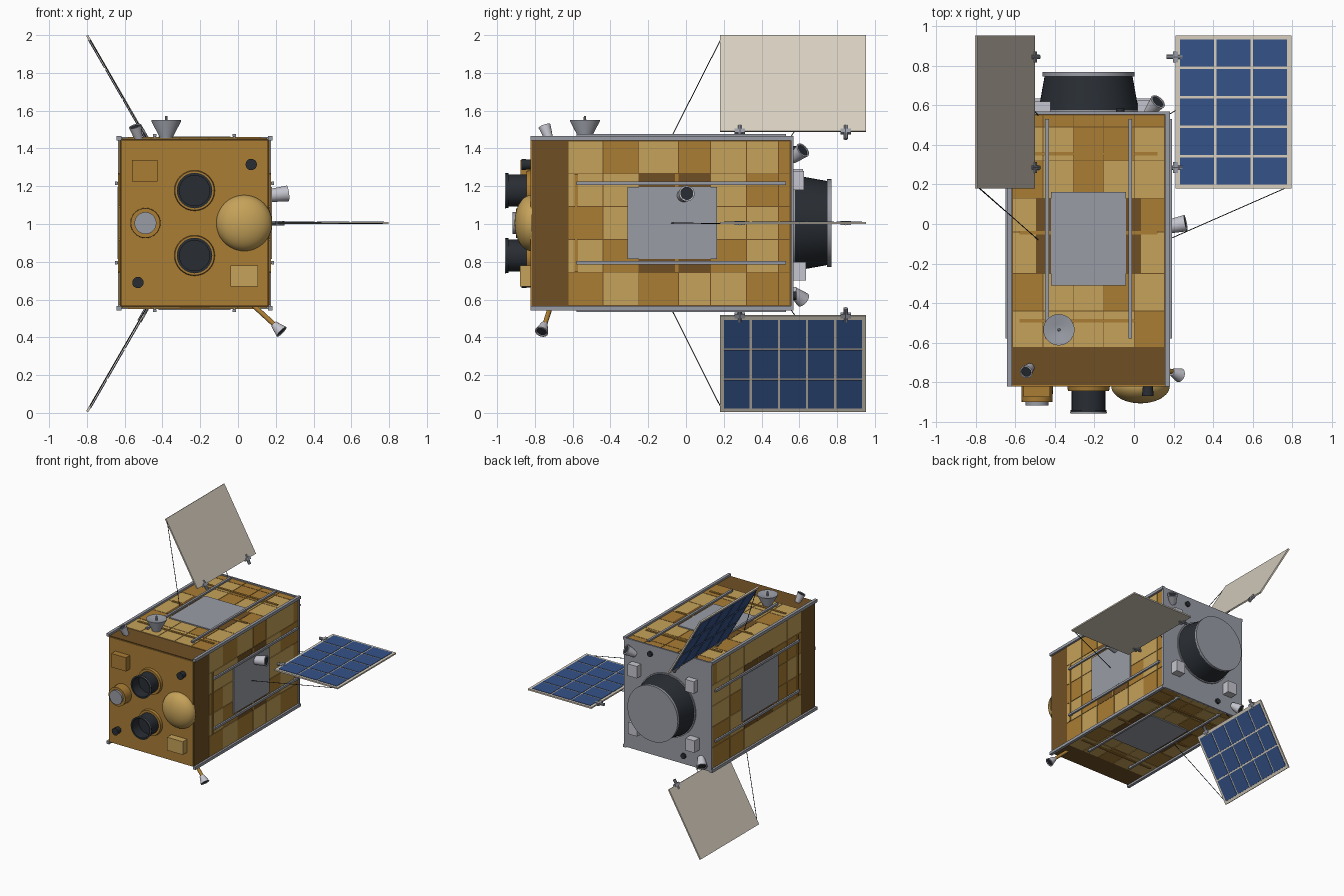
import bpy, bmesh, random
from math import radians, pi
from mathutils import Vector, Matrix

cube = bpy.data.objects.get("Cube")
if cube:
    bpy.data.objects.remove(cube, do_unlink=True)
random.seed(4)


def material(name, rgb):
    m = bpy.data.materials.new(name)
    m.use_nodes = True
    m.diffuse_color = (*rgb, 1)
    m.node_tree.nodes["Principled BSDF"].inputs["Base Color"].default_value = (*rgb, 1)
    return m


GOLD = material("gold foil", (.40, .205, .035))
LIGHT = material("pale gold foil", (.56, .36, .10))
DARK = material("brown foil", (.16, .078, .018))
GREY = material("grey metal", (.32, .335, .38))
WHITE = material("pale metal", (.56, .56, .62))
BLACK = material("dark metal", (.022, .027, .034))
BLUE = material("solar blue", (.035, .085, .25))
BEIGE = material("panel beige", (.68, .62, .52))

CX, CZ, HX, HZ = -.23, 1.005, .395, .445     # body centre and half sizes
FRONT, BACK = -.815, .555


def finish(bm, name, mats, smooth=False):
    mesh = bpy.data.meshes.new(name)
    bm.to_mesh(mesh)
    bm.free()
    ob = bpy.data.objects.new(name, mesh)
    bpy.context.collection.objects.link(ob)
    for m in mats:
        mesh.materials.append(m)
    if smooth:
        bpy.ops.object.select_all(action='DESELECT')
        ob.select_set(True)
        bpy.context.view_layer.objects.active = ob
        bpy.ops.object.shade_smooth_by_angle(angle=radians(35))
    return ob


def add_box(bm, lo, hi, frame=Matrix(), index=0):
    lo, hi = Vector(lo), Vector(hi)
    m = frame @ Matrix.Translation((lo + hi) / 2) @ Matrix.Diagonal((*(hi - lo), 1))
    verts = bmesh.ops.create_cube(bm, size=1, matrix=m)["verts"]
    for f in {f for v in verts for f in v.link_faces}:
        f.material_index = index


def box(name, lo, hi, mat, frame=Matrix()):
    bm = bmesh.new()
    add_box(bm, lo, hi, frame)
    return finish(bm, name, [mat])


def tube(name, p0, p1, r0, r1, mat, segs=32):
    """Cylinder or cone between two points."""
    p0, p1 = Vector(p0), Vector(p1)
    d = p1 - p0
    m = Matrix.Translation((p0 + p1) / 2) @ d.to_track_quat('Z', 'Y').to_matrix().to_4x4()
    bm = bmesh.new()
    bmesh.ops.create_cone(bm, cap_ends=True, segments=segs, radius1=r0, radius2=r1,
                          depth=d.length, matrix=m)
    return finish(bm, name, [mat], True)


def lathe(name, profile, origin, direction, mat, segs=32):
    """Spin a (radius, distance) profile around a direction."""
    m = Matrix.Translation(origin) @ Vector(direction).to_track_quat('Z', 'Y').to_matrix().to_4x4()
    bm = bmesh.new()
    vs = [bm.verts.new((r, 0, h)) for r, h in profile]
    es = [bm.edges.new(p) for p in zip(vs, vs[1:])]
    bmesh.ops.spin(bm, geom=vs + es, cent=(0, 0, 0), axis=(0, 0, 1), angle=2 * pi, steps=segs)
    bmesh.ops.remove_doubles(bm, verts=bm.verts, dist=.0005)
    bmesh.ops.recalc_face_normals(bm, faces=bm.faces)
    bm.transform(m)
    return finish(bm, name, [mat], True)


# Body, front cover and rear plate
box("body", (CX - HX, FRONT, CZ - HZ), (CX + HX, BACK, CZ + HZ), DARK)
box("front_cover", (CX - HX + .006, FRONT - .008, CZ - HZ + .006),
    (CX + HX - .006, FRONT, CZ + HZ - .006), GOLD)
box("rear_plate", (CX - HX - .01, BACK, CZ - HZ - .01), (CX + HX + .01, .57, CZ + HZ + .01), GREY)
for sx in (-1, 1):
    for sz in (-1, 1):
        x, z = CX + sx * (HX + .005), CZ + sz * (HZ + .005)
        box("corner_rail", (x - .012, FRONT - .008, z - .012), (x + .012, .57, z + .012), GREY)

# Foil quilt, rails, straps and radiator on each long side
COLUMNS = [-.625, -.44, -.25, -.04, .13, .32, .49, .55]
QUILTS = {
    "right": ["LMLMLLM", "LLMLLMM", "MLLMLLM", "LMLLMLM", "MLMLLMM"],
    "top": ["LMLLMLM", "LLLMLLM", "LLMLMMM", "LMLLLMM", "MLLMLLM"],
    "left": None, "bottom": None}
SIDES = {"right": (Vector((1, 0, 0)), HX, HZ), "top": (Vector((0, 0, 1)), HZ, HX),
         "left": (Vector((-1, 0, 0)), HX, HZ), "bottom": (Vector((0, 0, -1)), HZ, HX)}
for side, (n, out, half) in SIDES.items():
    # local frame: x across the side, y along the body, z outward
    u = Vector((0, 0, -1)) if n.x else Vector((1, 0, 0))
    frame = Matrix((u, (0, 1, 0), n)).transposed().to_4x4()
    frame.translation = Vector((CX, 0, CZ)) + n * out
    rows = QUILTS[side] or ["".join(random.choices("LLLMM", k=7)) for _ in range(5)]
    bm = bmesh.new()
    step = (2 * half - .02) / 5
    for r, row in enumerate(rows):
        a = -half + .01 + r * step
        for c, letter in enumerate(row):
            if r in (0, 4) and c == 6:
                letter = "M"
            add_box(bm, (a + .002, COLUMNS[c] + .002, -.005),
                    (a + step - .002, COLUMNS[c + 1] - .002, .005), frame, "LM".index(letter))
    finish(bm, side + "_foil_quilt", [LIGHT, GOLD])
    box(side + "_under_foil", (-.265, -.25, 0), (.265, .13, .007), DARK, frame)
    box(side + "_radiator", (-.19, -.31, 0), (.19, .163, .014), GREY, frame)
    for y in ((-.58, -.05) if n.x else (-.49, -.045, .355)):
        w = .26 if n.x else .35
        box(side + "_strap", (-w, y - .009, 0), (w, y + .009, .011), GOLD, frame)
    for s in (-1, 1):
        x = s * .21
        box(side + "_rail", (x - .009, -.58, .012), (x + .009, .53, .026), GREY, frame)
        for y in (-.56, -.05, .5):
            box(side + "_rail_foot", (x - .007, y - .01, 0), (x + .007, y + .01, .014), GREY, frame)

# Solar wings: flat frame, blue cells on one side, hinges and stay wires
for name, hx, hz, ang, body in (("right", .21, 1.005, 0, (.17, 1.005)),
                                ("top", -.505, 1.49, 120, (-.485, 1.455)),
                                ("bottom", -.505, .515, 240, (-.485, .555))):
    frame = Matrix.Translation((hx, 0, hz)) @ Matrix.Rotation(-radians(ang), 4, 'Y')
    bm = bmesh.new()
    add_box(bm, (0, .18, -.006), (.587, .953, .006), frame)
    cw, ch = (.565 - .012) / 3, .745 / 5
    for i in range(3):
        for j in range(5):
            x, y = .017 + i * cw, .194 + j * ch
            add_box(bm, (x + .006, y + .006, .005), (x + cw - .006, y + ch - .006, .009), frame, 1)
    finish(bm, name + "_solar_wing", [BEIGE, BLUE])
    for y in (.285, .845):
        box(name + "_hinge", (-.012, y - .028, -.011), (.012, y + .028, .011), GREY, frame)
        tube(name + "_hinge_pin", frame @ Vector((-.045, y, 0)), frame @ Vector((.035, y, 0)),
             .012, .012, GREY, 10)
    tube(name + "_stay_wire", (body[0], -.08, body[1]), frame @ Vector((.575, .19, -.002)),
         .0025, .0025, BLACK, 6)
    tube(name + "_rear_wire", (body[0], .55, body[1]), frame @ Vector((.38, .8, 0)),
         .0025, .0025, BLACK, 6)

# Front instruments
F = FRONT - .005
for z in (CZ + .172, CZ - .172):
    tube("camera_collar", (CX, F, z), (CX, F - .025, z), .108, .104, GOLD)
    lathe("camera_barrel", [(0, .02), (.085, .02), (.085, .12), (.092, .12), (.092, .138),
                            (.08, .138), (.08, .05), (0, .05)], (CX, F, z), (0, -1, 0), BLACK)
    lathe("camera_rim", [(.085, .132), (.094, .132), (.094, .137), (.085, .137), (.085, .132)],
          (CX, F, z), (0, -1, 0), GREY)
tube("sensor_housing", (-.49, F, CZ), (-.49, -.90, CZ), .08, .078, GOLD)
tube("sensor_cap", (-.49, -.89, CZ), (-.49, -.918, CZ), .058, .058, GREY)
bm = bmesh.new()
bmesh.ops.create_uvsphere(bm, u_segments=40, v_segments=24, radius=.148,
                          matrix=Matrix.Translation((.033, F, CZ)) @ Matrix.Diagonal((1, .59, 1, 1)))
bmesh.ops.bisect_plane(bm, geom=bm.verts[:] + bm.edges[:] + bm.faces[:],
                       plane_co=(0, F + .004, 0), plane_no=(0, 1, 0), clear_outer=True)
finish(bm, "front_dome", [LIGHT], True)
box("upper_front_box", (-.56, -.875, 1.225), (-.425, F, 1.34), GOLD)
box("lower_front_box", (-.04, -.88, .67), (.105, F, .78), LIGHT)
for x, z in ((.07, 1.315), (-.53, .69)):
    tube("small_sensor", (x, F, z), (x, -.87, z), .025, .03, BLACK, 20)

# Rear adapter ring, boxes and ports
tube("adapter_cone", (CX, .565, CZ), (CX, .75, CZ), .255, .222, BLACK, 48)
tube("adapter_base", (CX, .565, CZ), (CX, .58, CZ), .262, .262, GREY, 48)
tube("adapter_flange", (CX, .747, CZ), (CX, .77, CZ), .233, .233, GREY, 48)
for x, z, d in ((.06, 1.23, .625), (-.465, 1.24, .62), (-.48, .755, .635), (.05, .75, .635)):
    box("rear_box", (x - .042, .565, z - .05), (x + .042, d, z + .05), WHITE)
for x, z in ((-.07, 1.39), (-.38, .62)):
    tube("rear_port", (x, .565, z), (x, .585, z), .022, .022, BLACK, 20)


# Thrusters and sensors: open pale nozzles with dark throats
def nozzle(name, base, direction, r0, r1, length):
    lathe(name, [(0, 0), (r0, 0), (r1, length), (r1 * .82, length), (r0 * .7, length * .6),
                 (0, length * .6)], base, direction, WHITE, 24)
    d = Vector(direction).normalized()
    p = Vector(base) + d * length
    tube(name + "_throat", p - d * .012, p - d * .004, r1 * .8, r1 * .8, BLACK, 24)


nozzle("rear_upper_thruster", (.075, .565, 1.345), (.6, .7, .6), .026, .042, .085)
nozzle("rear_lower_thruster", (-.535, .565, .645), (-.6, .7, -.6), .026, .042, .085)
nozzle("side_star_tracker", (.165, -.015, 1.15), (1, .2, .12), .034, .042, .1)
nozzle("top_thruster", (-.525, -.725, 1.45), (-.3, -.35, 1), .022, .033, .075)
tube("thruster_arm", (.08, -.715, .57), (.2, -.75, .46), .013, .013, GOLD, 12)
nozzle("arm_thruster", (.19, -.75, .47), (.7, -.25, -.7), .018, .036, .06)

# Top dish antenna
dish = (-.38, -.535, 1.45)
lathe("dish_antenna", [(0, 0), (.036, 0), (.036, .012), (.079, .094), (.079, .1), (.074, .1),
                       (.03, .085), (0, .085)], dish, (0, 0, 1), GREY, 40)
tube("dish_feed", (-.38, -.535, 1.53), (-.38, -.535, 1.572), .008, .006, GREY, 10)
